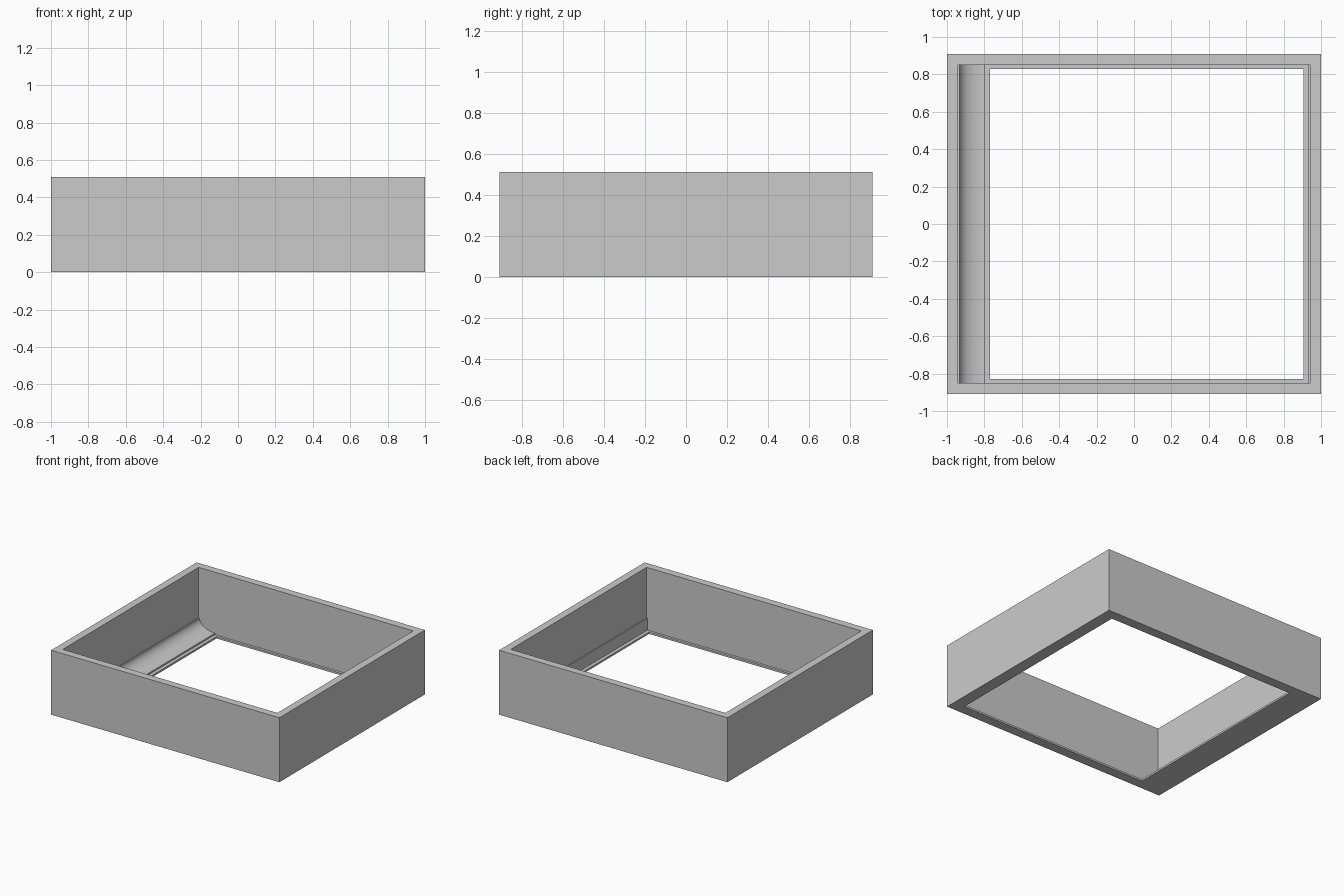
import bpy, bmesh, math

cube = bpy.data.objects.get("Cube")
if cube:
    bpy.data.objects.remove(cube)

grey = bpy.data.materials.new("plain grey")
grey.use_nodes = True
colour = (0.6, 0.6, 0.6, 1)
grey.diffuse_color = colour
grey.node_tree.nodes["Principled BSDF"].inputs["Base Color"].default_value = colour

HEIGHT, LEDGE, LIP = 0.51, 0.015, 0.11
INNER_X0, INNER_X1, INNER_Y = -0.94, 0.94, 0.85


def finish(name, bm):
    bmesh.ops.recalc_face_normals(bm, faces=bm.faces)
    mesh = bpy.data.meshes.new(name)
    bm.to_mesh(mesh)
    bm.free()
    mesh.materials.append(grey)
    obj = bpy.data.objects.new(name, mesh)
    bpy.context.collection.objects.link(obj)
    return obj


def rectangle(bm, x0, x1, y, z):
    return [bm.verts.new(p) for p in ((x0, -y, z), (x1, -y, z), (x1, y, z), (x0, y, z))]


def extrude_along_y(name, profile, y):
    bm = bmesh.new()
    ends = [[bm.verts.new((x, s * y, z)) for x, z in profile] for s in (-1, 1)]
    for end in ends:
        bm.faces.new(end)
    for i in range(len(profile)):
        j = (i + 1) % len(profile)
        bm.faces.new((ends[0][i], ends[0][j], ends[1][j], ends[1][i]))
    return finish(name, bm)


# Open box: walls, thin floor ledge and off-centre opening, skinned from loops
bm = bmesh.new()
loops = [
    rectangle(bm, -1, 1, 0.91, 0),
    rectangle(bm, -1, 1, 0.91, HEIGHT),
    rectangle(bm, INNER_X0, INNER_X1, INNER_Y, HEIGHT),
    rectangle(bm, INNER_X0, INNER_X1, INNER_Y, LEDGE),
    rectangle(bm, -0.77, 0.905, 0.83, LEDGE),
    rectangle(bm, -0.77, 0.905, 0.83, 0),
]
for a, b in zip(loops, loops[1:] + loops[:1]):
    for i in range(4):
        j = (i + 1) % 4
        bm.faces.new((a[i], a[j], b[j], b[i]))
finish("box_frame", bm)

# Concave cove along one inner wall, with a small lip at its top and toe
COVE_X0, COVE_X1, TOE = -0.932, -0.797, 0.027
steps = 16
arc = []
for i in range(steps + 1):
    t = math.pi / 2 * i / steps
    arc.append((COVE_X1 - (COVE_X1 - COVE_X0) * math.cos(t),
                LIP - (LIP - TOE) * math.sin(t)))
profile = [(INNER_X0, LEDGE), (INNER_X0, LIP)] + arc + [(COVE_X1, LEDGE)]
cove = extrude_along_y("cove", profile, INNER_Y)
bpy.context.view_layer.objects.active = cove
cove.select_set(True)
bpy.ops.object.shade_smooth_by_angle(angle=math.radians(30))
cove.select_set(False)

# Thin liner strip low on the opposite wall
extrude_along_y("liner_strip", [(INNER_X1, LEDGE), (INNER_X1, LIP),
                                (INNER_X1 - 0.008, LIP), (INNER_X1 - 0.008, LEDGE)], INNER_Y)
